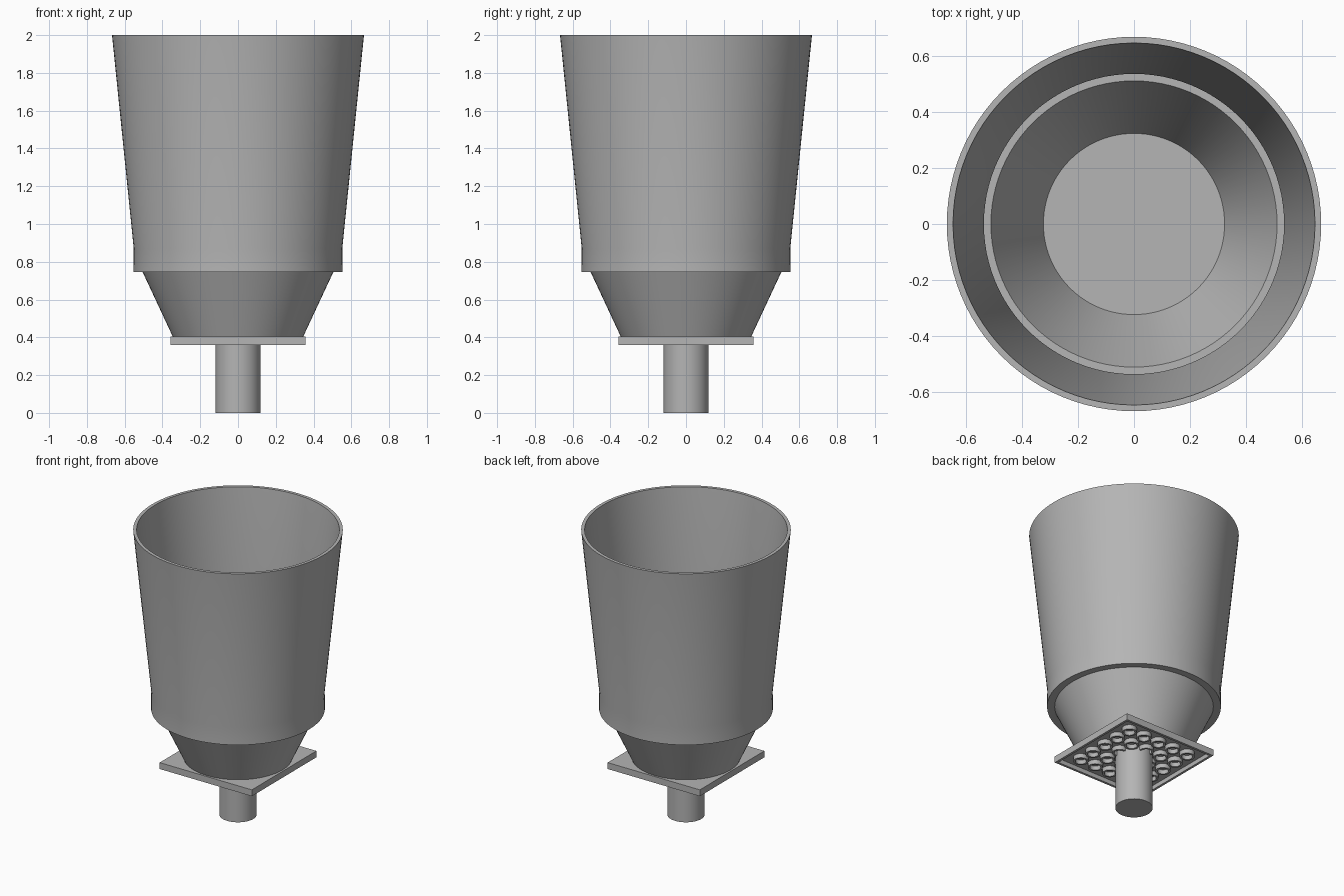
import bpy
import bmesh
import math

cube = bpy.data.objects.get("Cube")
if cube:
    bpy.data.objects.remove(cube, do_unlink=True)

# One plain grey for everything
grey = bpy.data.materials.new("light grey")
grey.use_nodes = True
colour = (0.46, 0.46, 0.46, 1)
grey.diffuse_color = colour
grey.node_tree.nodes["Principled BSDF"].inputs["Base Color"].default_value = colour


def finish(name, bm, smooth=True):
    """Turn a bmesh into a named, shaded object."""
    bmesh.ops.recalc_face_normals(bm, faces=bm.faces)
    mesh = bpy.data.meshes.new(name)
    bm.to_mesh(mesh)
    bm.free()
    mesh.materials.append(grey)
    obj = bpy.data.objects.new(name, mesh)
    bpy.context.collection.objects.link(obj)
    if smooth:
        bpy.ops.object.select_all(action='DESELECT')
        obj.select_set(True)
        bpy.context.view_layer.objects.active = obj
        bpy.ops.object.shade_smooth_by_angle(angle=math.radians(30))
    return obj


def lathe(name, profile, segments=96, centre=(0, 0)):
    """Spin a closed (radius, height) profile around a vertical axis."""
    bm = bmesh.new()
    rings = []
    for r, z in profile:
        ring = []
        for i in range(segments):
            a = math.tau * i / segments
            ring.append(bm.verts.new((centre[0] + r * math.cos(a),
                                      centre[1] + r * math.sin(a), z)))
        rings.append(ring)
    for lower, upper in zip(rings, rings[1:] + rings[:1]):
        for i in range(segments):
            j = (i + 1) % segments
            bm.faces.new((lower[i], lower[j], upper[j], upper[i]))
    return finish(name, bm)


# Tall flared cup with a short straight collar at its foot
lathe("cup_wall", [(0.553, 0.745), (0.552, 0.87), (0.667, 2), (0.645, 2),
                   (0.535, 0.88), (0.535, 0.805), (0.495, 0.745)])

# Tapered funnel under the cup, open inside
lathe("lower_cone", [(0.345, 0.403), (0.535, 0.81), (0.51, 0.81), (0.322, 0.403)])

# Square plate, hollow underneath
plate_half, plate_low, plate_top, roof = 0.358, 0.36, 0.405, 0.39
bm = bmesh.new()
bmesh.ops.create_cube(bm, size=1)
for v in bm.verts:
    v.co.x *= 2 * plate_half
    v.co.y *= 2 * plate_half
    v.co.z = plate_top if v.co.z > 0 else plate_low
bottom = min(bm.faces, key=lambda f: f.calc_center_median().z)
bmesh.ops.inset_individual(bm, faces=[bottom], thickness=0.023)
pit = bmesh.ops.extrude_discrete_faces(bm, faces=[bottom])["faces"][0]
for v in pit.verts:
    v.co.z = roof
finish("base_plate", bm, smooth=False)

# Grid of short hollow tubes beneath the plate, around the stem
pitch = 0.12
for ix in range(-2, 3):
    for iy in range(-2, 3):
        if ix or iy:
            lathe(f"underside_tube_{ix + 3}_{iy + 3}",
                  [(0.048, plate_low), (0.048, roof), (0.035, roof), (0.035, plate_low)],
                  segments=24, centre=(ix * pitch, iy * pitch))

# Solid round stem
bm = bmesh.new()
bmesh.ops.create_cone(bm, cap_ends=True, segments=64, radius1=0.119,
                      radius2=0.119, depth=roof)
bmesh.ops.translate(bm, verts=bm.verts, vec=(0, 0, roof / 2))
finish("stem", bm)
